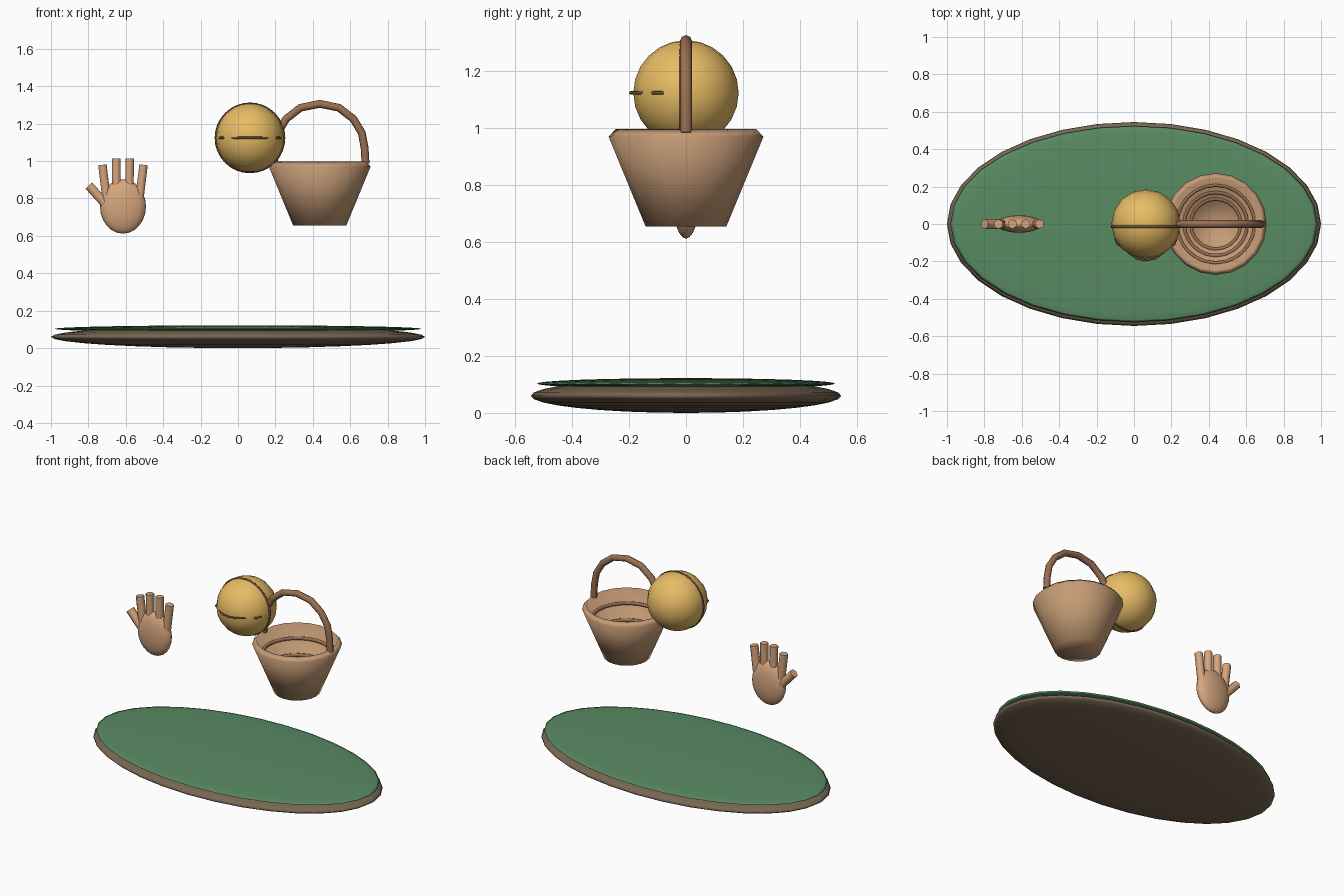
import bpy, bmesh, math
from mathutils import Matrix, Vector

if "Cube" in bpy.data.objects:
    bpy.data.objects.remove(bpy.data.objects["Cube"])


def material(name, rgb):
    m = bpy.data.materials.new(name)
    m.diffuse_color = (*rgb, 1)
    m.use_nodes = True
    m.node_tree.nodes["Principled BSDF"].inputs["Base Color"].default_value = m.diffuse_color
    return m


GREEN = material("green", (0.10, 0.26, 0.125))
DARK = material("dark_wood", (0.19, 0.135, 0.085))
WICKER = material("wicker", (0.56, 0.33, 0.18))
HANDLE = material("handle_brown", (0.32, 0.16, 0.085))
SEAM = material("seam_brown", (0.15, 0.08, 0.04))
GOLD = material("gold", (0.80, 0.50, 0.13))
SKIN = material("skin", (0.67, 0.38, 0.21))


def finish(name, bm, mat, angle=70):
    bmesh.ops.recalc_face_normals(bm, faces=bm.faces)
    me = bpy.data.meshes.new(name)
    bm.to_mesh(me)
    bm.free()
    ob = bpy.data.objects.new(name, me)
    bpy.context.collection.objects.link(ob)
    me.materials.append(mat)
    bpy.ops.object.select_all(action='DESELECT')
    ob.select_set(True)
    bpy.context.view_layer.objects.active = ob
    bpy.ops.object.shade_smooth_by_angle(angle=math.radians(angle))
    return ob


def ellipsoid(name, loc, radii, mat, seg=16, rings=12):
    bm = bmesh.new()
    bmesh.ops.create_uvsphere(bm, u_segments=seg, v_segments=rings, radius=1)
    bmesh.ops.transform(bm, matrix=Matrix.Translation(loc) @ Matrix.Diagonal((*radii, 1)), verts=bm.verts)
    return finish(name, bm, mat, 180)


def finger(name, a, b, r, mat):
    """Six-sided rod from a to b, both in the hand's xz plane."""
    d = Vector(b) - Vector(a)
    bm = bmesh.new()
    bmesh.ops.create_cone(bm, cap_ends=True, segments=6, radius1=r, radius2=r, depth=d.length)
    # corners point along y
    turn = Matrix.Rotation(math.atan2(d.x, d.z), 4, 'Y')
    bmesh.ops.transform(bm, matrix=Matrix.Translation((Vector(a) + Vector(b)) / 2) @ turn, verts=bm.verts)
    return finish(name, bm, mat)


def tube(name, pts, normal, r, mat, sides=8, closed=False):
    """Round tube along a flat path; normal is the path's plane normal."""
    bm = bmesh.new()
    pts = [Vector(p) for p in pts]
    n, normal, loops = len(pts), Vector(normal), []
    for i, p in enumerate(pts):
        before = pts[i - 1] if closed or i else p
        after = pts[(i + 1) % n] if closed or i < n - 1 else p
        side = (after - before).normalized().cross(normal)
        loops.append([bm.verts.new(p + r * (math.cos(t) * side + math.sin(t) * normal))
                      for t in (math.tau * k / sides for k in range(sides))])
    for i in range(n if closed else n - 1):
        a, b = loops[i], loops[(i + 1) % n]
        for k in range(sides):
            j = (k + 1) % sides
            bm.faces.new((a[k], a[j], b[j], b[k]))
    if not closed:
        bm.faces.new(loops[0])
        bm.faces.new(loops[-1])
    return finish(name, bm, mat)


def lathe(name, profile, loc, seg, mat):
    bm = bmesh.new()
    vs = [bm.verts.new((x, 0, z)) for x, z in profile]
    es = [bm.edges.new(p) for p in zip(vs, vs[1:])]
    bmesh.ops.spin(bm, geom=vs + es, cent=(0, 0, 0), axis=(0, 0, 1), angle=math.tau, steps=seg)
    bmesh.ops.remove_doubles(bm, verts=bm.verts, dist=0.0005)
    bmesh.ops.translate(bm, vec=loc, verts=bm.verts)
    return finish(name, bm, mat, 180)


# Oval base with green top
ellipsoid("base", (0, 0, 0.06), (1.0, 0.545, 0.06), DARK, 32, 16)
ellipsoid("base_top", (0, 0, 0.103), (0.982, 0.524, 0.019), GREEN, 32, 16)

# Hand: palm, four fingers, thumb
HX = -0.615
ellipsoid("palm", (HX, 0, 0.757), (0.123, 0.047, 0.145), SKIN)
for i, (bottom, top, z) in enumerate([(-0.088, -0.11, 0.98), (-0.034, -0.036, 1.014),
                                      (0.034, 0.036, 1.014), (0.088, 0.11, 0.98)]):
    finger(f"finger_{i + 1}", (HX + bottom, 0, 0.80), (HX + top, 0, z), 0.026, SKIN)
finger("thumb", (-0.69, 0, 0.75), (-0.798, 0, 0.869), 0.028, SKIN)

# Ball with two seams; the front seam dips into the ball between its dashes
BX, BZ = 0.064, 1.124
ellipsoid("ball", (BX, 0, BZ), (0.185, 0.185, 0.185), GOLD)
tube("upright_seam", [(BX + 0.182 * math.cos(t), -0.015, BZ + 0.182 * math.sin(t))
                      for t in (math.tau * k / 32 for k in range(32))],
     (0, 1, 0), 0.007, SEAM, closed=True)
half = [(0.163, -0.078), (0.152, -0.107), (0.118, -0.128), (0.088, -0.155), (0.05, -0.183)]
path = [(-x, y) for x, y in half] + [(0, -0.194)] + half[::-1]
tube("front_seam", [(BX + x, y, BZ) for x, y in path], (0, 0, 1), 0.006, SEAM)

# Basket shell, inner bands and arched handle
KX = 0.437
lathe("basket", [(0, 0.655), (0.142, 0.655), (0.272, 0.97), (0.247, 0.997),
                 (0.122, 0.685), (0, 0.685)], (KX, 0, 0), 20, WICKER)
for i, (r, z) in enumerate([(0.209, 0.91), (0.17, 0.815), (0.135, 0.725)]):
    tube(f"basket_band_{i + 1}", [(KX + r * math.cos(t), r * math.sin(t), z)
                                  for t in (math.tau * k / 24 for k in range(24))],
         (0, 0, 1), 0.011, HANDLE, 6, True)
arch = [(0.245, 0.985), (0.240, 1.07), (0.225, 1.15), (0.180, 1.225), (0.103, 1.285)]
path = [(-x, z) for x, z in arch] + [(0, 1.306)] + arch[::-1]
tube("basket_handle", [(KX + x, 0, z) for x, z in path], (0, 1, 0), 0.021, HANDLE)
